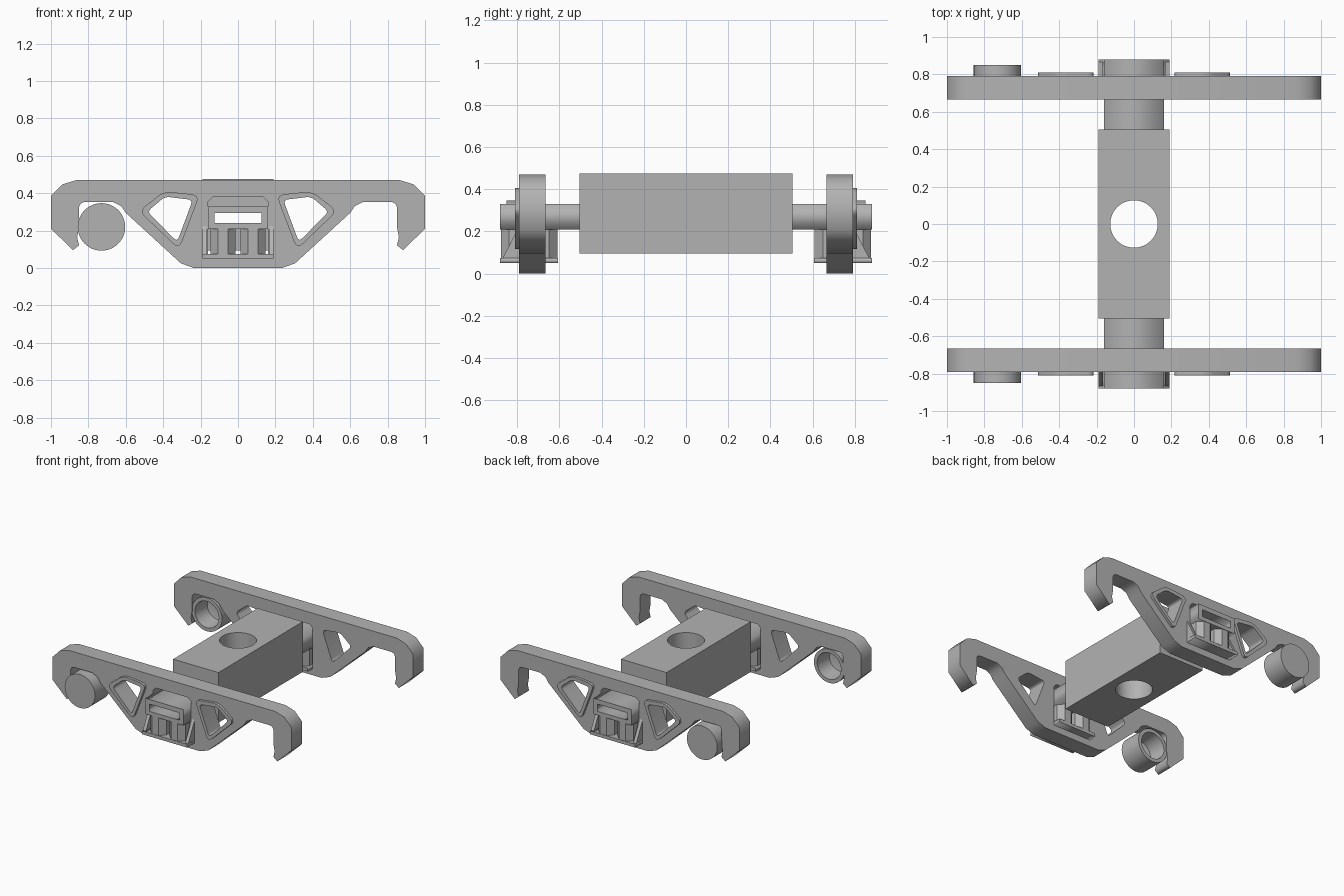
import bpy, bmesh, math
from mathutils import Matrix, Vector

cube = bpy.data.objects.get("Cube")
if cube:
    bpy.data.objects.remove(cube, do_unlink=True)

grey = bpy.data.materials.new("plain_grey")
grey.use_nodes = True
grey.diffuse_color = (0.45, 0.45, 0.45, 1)
grey.node_tree.nodes["Principled BSDF"].inputs["Base Color"].default_value = grey.diffuse_color


def evaluated_mesh(obj):
    bpy.context.view_layer.update()
    return bpy.data.meshes.new_from_object(obj.evaluated_get(bpy.context.evaluated_depsgraph_get()))


def add_object(name, bm, mirror=True, smooth=False):
    """Finish a part; front parts are mirrored to the back."""
    bmesh.ops.remove_doubles(bm, verts=bm.verts, dist=0.0001)
    bmesh.ops.recalc_face_normals(bm, faces=bm.faces)
    mesh = bpy.data.meshes.new(name)
    bm.to_mesh(mesh)
    bm.free()
    mesh.materials.clear()
    mesh.materials.append(grey)
    obj = bpy.data.objects.new(name, mesh)
    bpy.context.collection.objects.link(obj)
    if smooth:
        bpy.ops.object.select_all(action="DESELECT")
        obj.select_set(True)
        bpy.context.view_layer.objects.active = obj
        bpy.ops.object.shade_smooth_by_angle(angle=math.radians(35))
    if mirror:
        mod = obj.modifiers.new("back_copy", "MIRROR")
        mod.use_axis = (False, True, False)
        mod.use_mirror_merge = False
    return obj


def profile(bm, loops, y0, y1):
    """Extrude xz outlines (later loops are holes) from y0 to y1."""
    curve = bpy.data.curves.new("outline", "CURVE")
    curve.dimensions = "2D"
    curve.fill_mode = "BOTH"
    curve.extrude = abs(y1 - y0) / 2
    for loop in loops:
        spline = curve.splines.new("POLY")
        spline.points.add(len(loop) - 1)
        for point, (x, z) in zip(spline.points, loop):
            point.co = (x, z, 0, 1)
        spline.use_cyclic_u = True
    obj = bpy.data.objects.new("outline", curve)
    bpy.context.collection.objects.link(obj)
    mesh = evaluated_mesh(obj)
    mesh.transform(Matrix.Translation((0, (y0 + y1) / 2, 0)) @ Matrix.Rotation(math.pi / 2, 4, "X"))
    bm.from_mesh(mesh)
    bpy.data.objects.remove(obj)
    bpy.data.curves.remove(curve)
    bpy.data.meshes.remove(mesh)


def rect(x, z0, z1):
    return [(-x, z0), (x, z0), (x, z1), (-x, z1)]


def flip(loop):
    return [(-x, z) for x, z in reversed(loop)]


def rounded(corners, radius, steps=5):
    """Round each corner of an outline with a small curve."""
    out = []
    for i, c in enumerate(corners):
        c, a, b = Vector(c), Vector(corners[i - 1]), Vector(corners[(i + 1) % len(corners)])
        p, q = c + (a - c).normalized() * radius, c + (b - c).normalized() * radius
        for k in range(steps + 1):
            t = k / steps
            out.append(tuple(p * (1 - t) ** 2 + c * 2 * t * (1 - t) + q * t * t))
    return out


# Side frames with hooked ends, a centre opening and triangular windows
half = [(0.235, 0.0), (0.305, 0.025), (0.6, 0.295), (0.625, 0.332), (0.668, 0.353),
        (0.823, 0.353), (0.842, 0.344), (0.85, 0.326), (0.85, 0.22), (0.86, 0.165),
        (0.85, 0.122), (0.882, 0.096), (1, 0.21), (1, 0.385), (0.94, 0.447), (0.865, 0.47)]
window = rounded([(0.242, 0.364), (0.39, 0.382), (0.485, 0.302), (0.325, 0.14)], 0.027)
rim = rounded([(0.205, 0.39), (0.395, 0.41), (0.53, 0.305), (0.315, 0.1)], 0.045)
opening = [(-0.16, 0.06), (0.16, 0.06), (0.16, 0.355), (0.135, 0.38), (-0.135, 0.38), (-0.16, 0.355)]
bm = bmesh.new()
profile(bm, [half + flip(half), opening, window, flip(window)], -0.79, -0.665)
add_object("side_frames", bm)

# Raised window rims
bm = bmesh.new()
profile(bm, [rim, window], -0.81, -0.79)
profile(bm, [flip(rim), flip(window)], -0.81, -0.79)
add_object("window_rims", bm)

# Centre beam: a block with a lengthwise slot and an upright pin hole
slot = rect(0.125, 0.24, 0.295)
bm = bmesh.new()
profile(bm, [rect(0.19, 0.095, 0.475), slot], -0.505, 0.505)
beam = add_object("centre_beam", bm, mirror=False)
bm = bmesh.new()
bmesh.ops.create_cone(bm, cap_ends=True, segments=48, radius1=0.127, radius2=0.127, depth=2)
cutter = add_object("pin_hole_cutter", bm, mirror=False)
cutter.hide_render = True
cut = beam.modifiers.new("pin_hole", "BOOLEAN")
cut.operation = "DIFFERENCE"
cut.solver = "EXACT"
cut.object = cutter
cut_mesh = evaluated_mesh(beam)
beam.modifiers.clear()
beam.data = cut_mesh
bpy.data.objects.remove(cutter)
bpy.ops.object.select_all(action="DESELECT")
beam.select_set(True)
bpy.context.view_layer.objects.active = beam
bpy.ops.object.shade_smooth_by_angle(angle=math.radians(30))

# Slotted beam ends that pass through the frames
bm = bmesh.new()
profile(bm, [rect(0.16, 0.21, 0.33), slot], -0.88, -0.505)
add_object("beam_ends", bm)

# Spring seats
bm = bmesh.new()
profile(bm, [rect(0.19, 0.05, 0.075)], -0.88, -0.79)
profile(bm, [rect(0.16, 0.05, 0.075)], -0.79, -0.605)
add_object("spring_seats", bm)

# Sloped gussets beside the springs
bm = bmesh.new()
for x in (-0.19, 0.165):
    base = [bm.verts.new((x, y, z)) for y, z in ((-0.79, 0.225), (-0.79, 0.05), (-0.88, 0.05))]
    face = bm.faces.new(base)
    moved = bmesh.ops.extrude_face_region(bm, geom=[face])["geom"]
    bmesh.ops.translate(bm, vec=(0.025, 0, 0), verts=[v for v in moved if isinstance(v, bmesh.types.BMVert)])
add_object("gussets", bm)

# Eight-sided spring columns
bm = bmesh.new()
for x in (-0.08, 0.08):
    for y in (-0.81, -0.675):
        place = Matrix.Translation((x, y, 0.143)) @ Matrix.Rotation(math.pi / 8, 4, "Z")
        bmesh.ops.create_cone(bm, cap_ends=True, segments=8, radius1=0.072, radius2=0.072,
                              depth=0.136, matrix=place)
add_object("springs", bm)

# Axle cups: closed outside, hollow inside
bm = bmesh.new()
section = [(0, -0.85), (0.127, -0.85), (0.127, -0.67), (0.1, -0.67), (0.088, -0.8), (0, -0.82)]
verts = [bm.verts.new((-0.73 + r, y, 0.22)) for r, y in section]
edges = [bm.edges.new(pair) for pair in zip(verts, verts[1:])]
bmesh.ops.spin(bm, geom=verts + edges, cent=(-0.73, 0, 0.22), axis=(0, 1, 0),
               angle=math.tau, steps=48, use_merge=True)
add_object("axle_cups", bm, smooth=True)
